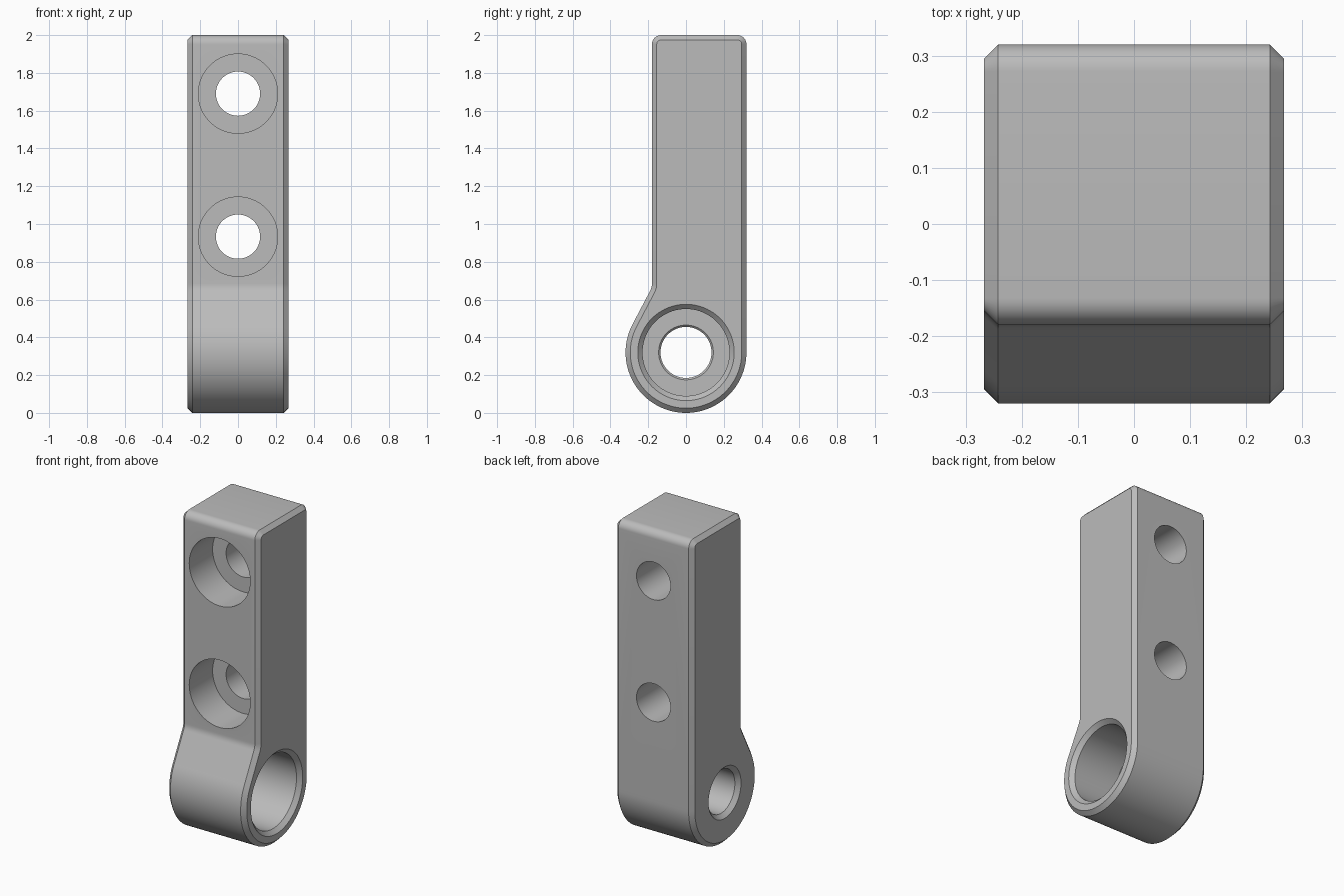
import bpy, bmesh
from math import sin, cos, pi, radians, atan2, acos, hypot
from mathutils import Vector, Matrix

cube = bpy.data.objects.get("Cube")
if cube:
    bpy.data.objects.remove(cube)

HALF_W, CHAMFER = 0.267, 0.025
R = 0.32                      # eye radius, also its centre height and the back face
FRONT, KNEE, TOP, ROUND = -0.18, 0.665, 2.0, 0.048

grey = bpy.data.materials.new("machined grey")
grey.use_nodes = True
colour = (0.5, 0.5, 0.5, 1)
grey.diffuse_color = colour
grey.node_tree.nodes["Principled BSDF"].inputs["Base Color"].default_value = colour


def arc(cy, cz, r, start, end, steps):
    angles = [start + (end - start) * i / steps for i in range(steps + 1)]
    return [(cy + r * cos(a), cz + r * sin(a)) for a in angles]


def make_object(name, bm):
    bmesh.ops.recalc_face_normals(bm, faces=bm.faces)
    mesh = bpy.data.meshes.new(name)
    bm.to_mesh(mesh)
    bm.free()
    mesh.materials.append(grey)
    obj = bpy.data.objects.new(name, mesh)
    bpy.context.collection.objects.link(obj)
    return obj


def lathe(name, profile, matrix, sides=96):
    """Closed solid of revolution about local z from (radius, height) pairs."""
    bm = bmesh.new()
    rings = [[bm.verts.new((r * cos(2 * pi * i / sides), r * sin(2 * pi * i / sides), h))
              for i in range(sides)] for r, h in profile]
    for a, b in zip(rings, rings[1:]):
        for i in range(sides):
            j = (i + 1) % sides
            bm.faces.new((a[i], a[j], b[j], b[i]))
    bm.faces.new(rings[0])
    bm.faces.new(rings[-1])
    bm.transform(matrix)
    return make_object(name, bm)


# Side outline: round eye, straight back, rounded top, front with a soft knee
tangent = atan2(KNEE - R, FRONT) + acos(R / hypot(FRONT, KNEE - R))
outline = arc(0, R, R, tangent, 2 * pi, 60)
outline += arc(R - ROUND, TOP - ROUND, ROUND, 0, pi / 2, 10)
outline += arc(FRONT + ROUND, TOP - ROUND, ROUND, pi / 2, pi, 10)
knee = Vector((FRONT, KNEE))
above = knee + Vector((0, 0.02))
below = knee + (Vector(outline[0]) - knee).normalized() * 0.02
for i in range(5):
    t = i / 4
    outline.append(tuple(above * (1 - t) ** 2 + knee * 2 * t * (1 - t) + below * t * t))

# Bracket body, chamfered around both side faces
bm = bmesh.new()
side = bm.faces.new([bm.verts.new((-HALF_W, y, z)) for y, z in outline])
extruded = bmesh.ops.extrude_face_region(bm, geom=[side], use_keep_orig=True)["geom"]
bmesh.ops.translate(bm, vec=(2 * HALF_W, 0, 0),
                    verts=[v for v in extruded if isinstance(v, bmesh.types.BMVert)])
bmesh.ops.recalc_face_normals(bm, faces=bm.faces)
rims = {e for f in bm.faces if len(f.verts) > 4 for e in f.edges}
bmesh.ops.bevel(bm, geom=list(rims), offset=CHAMFER, segments=1, affect='EDGES')
body = make_object("bracket_body", bm)

# Stepped cross bore, chamfered at both mouths
along_x = Matrix.Translation((0, 0, R)) @ Matrix.Rotation(pi / 2, 4, 'Y')
out, mouth, floor = HALF_W + 0.01, HALF_W - CHAMFER, -0.055
cutters = [lathe("bore_cutter", [
    (0.17, -out), (0.135, -mouth), (0.135, floor - 0.01), (0.145, floor),
    (0.23, floor), (0.23, mouth), (0.265, out)], along_x)]

# Two counterbored screw holes, entered from the front
for z in (0.933, 1.69):
    along_y = Matrix.Translation((0, 0, z)) @ Matrix.Rotation(-pi / 2, 4, 'X')
    cutters.append(lathe("screw_hole_cutter", [
        (0.21, -0.3), (0.21, 0.05), (0.117, 0.05), (0.117, 0.4)], along_y))

bpy.ops.object.select_all(action='DESELECT')
bpy.context.view_layer.objects.active = body
body.select_set(True)
for cutter in cutters:
    cut = body.modifiers.new("cut", 'BOOLEAN')
    cut.operation, cut.solver, cut.object = 'DIFFERENCE', 'EXACT', cutter
    bpy.ops.object.modifier_apply(modifier=cut.name)
    bpy.data.objects.remove(cutter)
bpy.ops.object.shade_smooth_by_angle(angle=radians(25))
